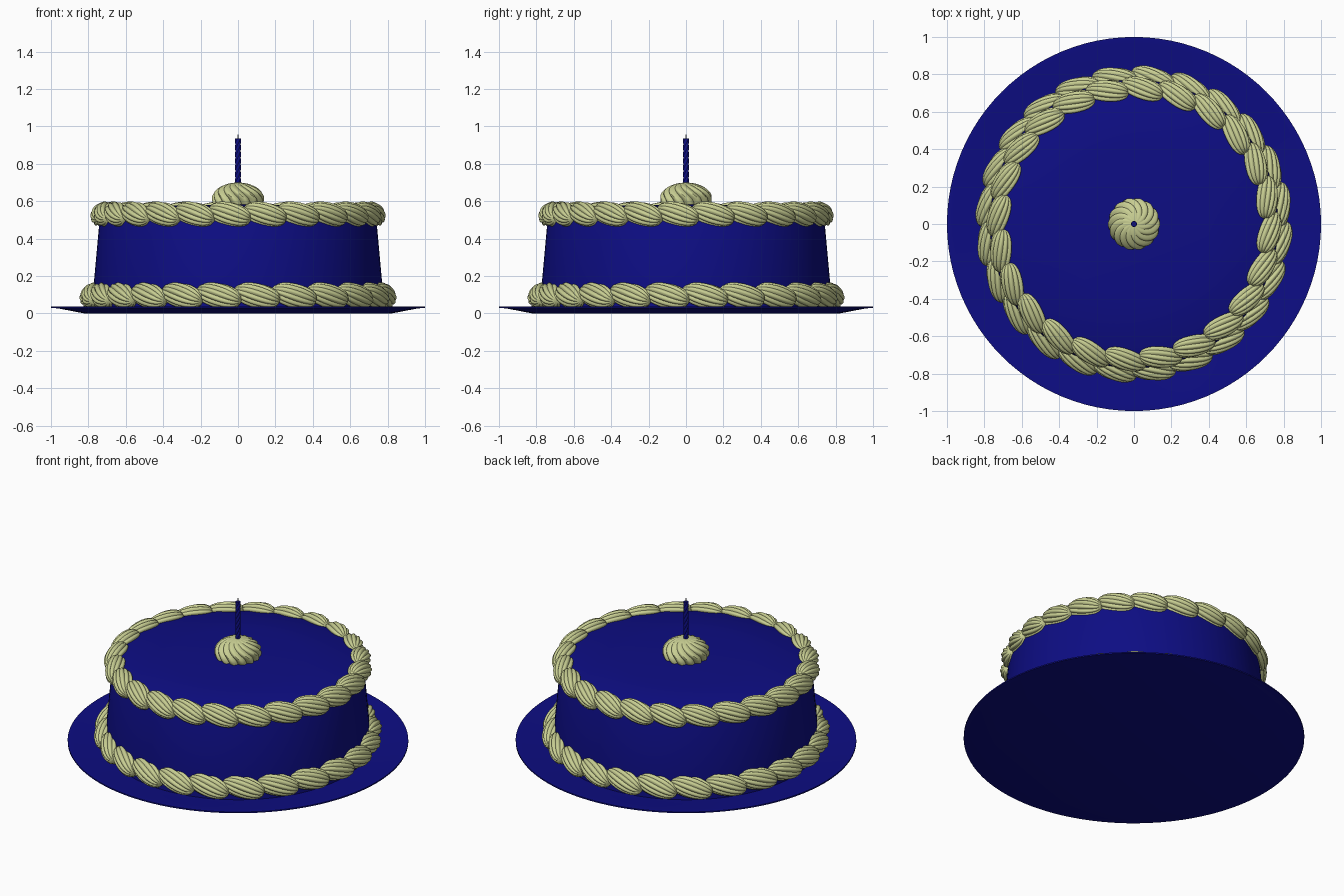
import bpy, bmesh
from math import sin, cos, pi, radians
from mathutils import Matrix, Euler, Vector

cube = bpy.data.objects.get("Cube")
if cube:
    bpy.data.objects.remove(cube, do_unlink=True)


def material(name, rgb):
    mat = bpy.data.materials.new(name)
    mat.use_nodes = True
    mat.diffuse_color = (*rgb, 1)
    shader = next(n for n in mat.node_tree.nodes if n.type == 'BSDF_PRINCIPLED')
    shader.inputs["Base Color"].default_value = (*rgb, 1)
    return mat


blue = material("deep_blue", (0.004, 0.004, 0.23))
cream = material("cream_icing", (0.58, 0.62, 0.29))
grey = material("wick_grey", (0.25, 0.25, 0.28))


def turned(name, profile, mat, sides=96, lobes=0, depth=0.0, twist=0.0, matrix=None):
    """Spin a (radius, height) profile, with optional twisted piping ridges."""
    bm = bmesh.new()
    rings = []
    for i, (radius, z) in enumerate(profile):
        turn = twist * i / (len(profile) - 1)
        ring = []
        for k in range(sides):
            a = 2 * pi * k / sides
            r = radius * (1 - depth + depth * abs(sin(lobes * a / 2)))
            ring.append(bm.verts.new((r * cos(a + turn), r * sin(a + turn), z)))
        rings.append(ring)
    for low, high in zip(rings, rings[1:]):
        for k in range(sides):
            n = (k + 1) % sides
            bm.faces.new((low[k], low[n], high[n], high[k]))
    bmesh.ops.remove_doubles(bm, verts=bm.verts[:], dist=0.00005)
    bmesh.ops.recalc_face_normals(bm, faces=bm.faces[:])
    if matrix:
        bm.transform(matrix)
    mesh = bpy.data.meshes.new(name)
    bm.to_mesh(mesh)
    bm.free()
    mesh.materials.append(mat)
    obj = bpy.data.objects.new(name, mesh)
    bpy.context.collection.objects.link(obj)
    bpy.ops.object.select_all(action='DESELECT')
    obj.select_set(True)
    bpy.context.view_layer.objects.active = obj
    bpy.ops.object.shade_smooth_by_angle(angle=radians(35))
    return obj


# Serving plate with a raised flat rim
turned("plate", [(0, 0), (0.82, 0), (0.96, 0.027), (1, 0.03), (1, 0.038),
                 (0.965, 0.038), (0.83, 0.012), (0, 0.012)], blue)

# Cake body, tapered with a softly domed top
turned("cake", [(0, 0.012), (0.775, 0.012), (0.77, 0.17), (0.742, 0.48), (0.73, 0.52),
                (0.71, 0.545), (0.68, 0.557), (0.4, 0.575), (0, 0.585)], blue)


# Rings of piped, twisted shells
def shell_ring(name, radius, z, thick, half_length, phase, count=24):
    steps = 14
    profile = []
    for i in range(steps + 1):
        a = pi * i / steps
        profile.append((thick * max(sin(a), 0) ** 0.75, -half_length * cos(a)))
    first = turned(name, profile, cream, sides=72, lobes=12, depth=0.15, twist=1.0,
                   matrix=Matrix.Rotation(pi / 2, 4, 'Y'))
    lean = Euler((0, radians(11), radians(-11))).to_matrix().to_4x4()
    for k in range(count):
        obj = first
        if k:
            obj = bpy.data.objects.new(name, first.data)
            bpy.context.collection.objects.link(obj)
        angle = radians(phase) + 2 * pi * k / count
        spot = Vector((radius * cos(angle), radius * sin(angle), z))
        spin = Matrix.Rotation(angle + pi / 2, 4, 'Z')
        obj.matrix_world = Matrix.Translation(spot) @ spin @ lean


shell_ring("top_shell", 0.72, 0.53, 0.065, 0.118, 11.5)
shell_ring("bottom_shell", 0.777, 0.095, 0.067, 0.126, 7.5)

# Swirled rosette in the middle
dome = [(0.125, 0.57), (0.138, 0.595)]
for i in range(13):
    a = pi / 2 * i / 12
    dome.append((0.14 * cos(a), 0.615 + 0.085 * sin(a)))
turned("rosette", dome, cream, sides=84, lobes=14, depth=0.13, twist=-1.3)

# Twisted candle and its wick
stem = [(0.016, 0.66 + 0.275 * i / 48) for i in range(49)]
turned("candle", [(0, 0.66)] + stem + [(0, 0.935)], blue, sides=24, lobes=4,
       depth=0.2, twist=4 * pi)
turned("wick", [(0, 0.93), (0.003, 0.93), (0.003, 0.957), (0, 0.957)], grey, sides=8)
